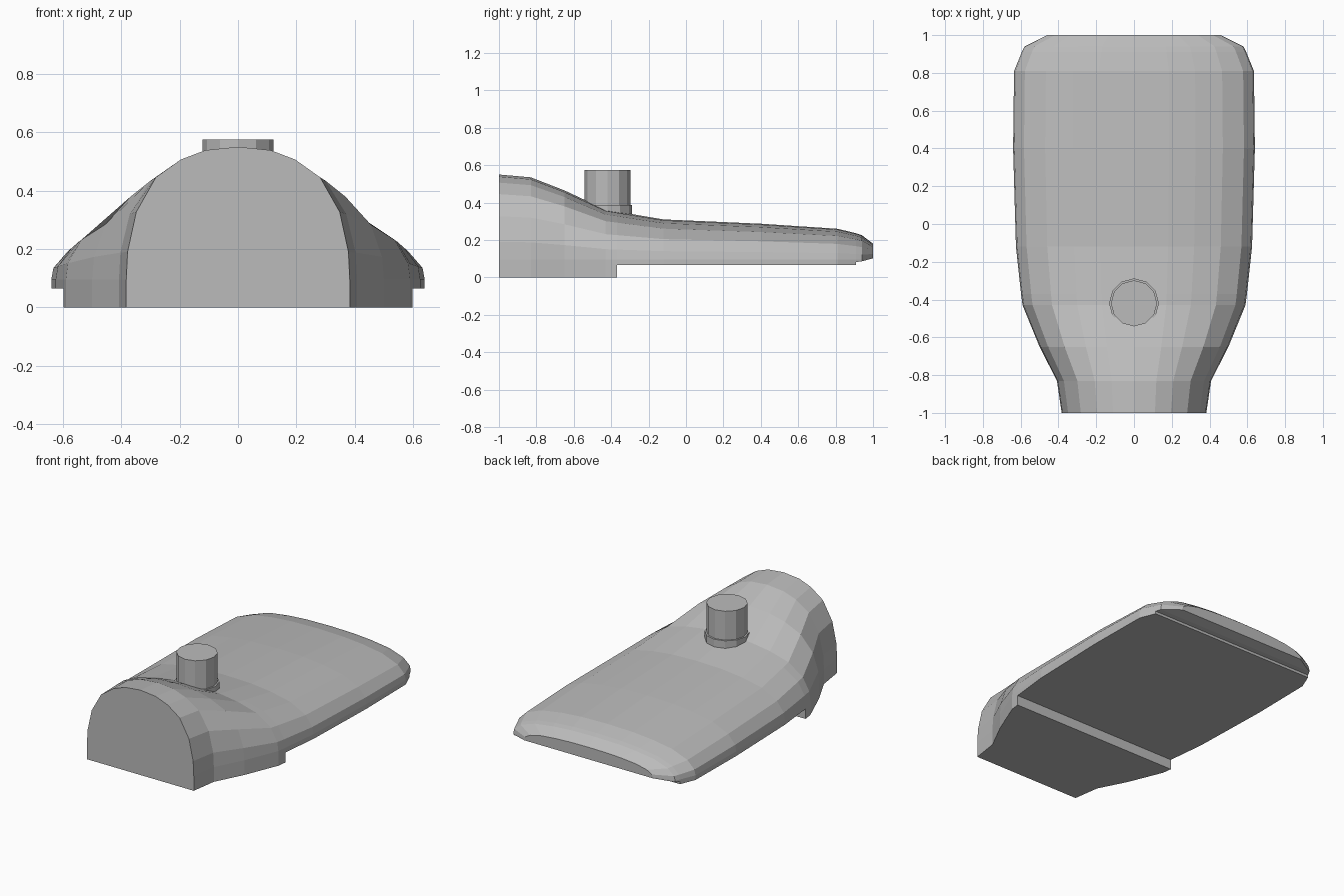
import bpy, bmesh, math

if "Cube" in bpy.data.objects:
    bpy.data.objects.remove(bpy.data.objects["Cube"])

grey = bpy.data.materials.new("light_grey")
grey.diffuse_color = (0.5, 0.5, 0.5, 1)
grey.use_nodes = True
grey.node_tree.nodes["Principled BSDF"].inputs["Base Color"].default_value = grey.diffuse_color

RIM = 0.095  # height where the vertical rim meets the domed cover

# Half cross-section: share of half width, share of height above the rim
DOME = [(1, 0), (.988, .21), (.91, .51), (.735, .77), (.51, .905), (.29, .975), (0, 1)]

# Stations along the housing: y, half width, top z, bottom z
STATIONS = [
    (-1.00, .383, .550, 0), (-.83, .408, .535, 0), (-.65, .500, .465, 0),
    (-.43, .590, .362, 0), (-.37, .598, .352, 0), (-.37, .598, .352, .065),
    (-.12, .625, .310, .065), (.40, .640, .287, .065), (.81, .635, .260, .065),
    (.91, .594, .236, .065), (.91, .594, .236, .082), (.94, .580, .226, .086),
    (1.00, .460, .180, .102),
]


def finish(bm, name):
    bmesh.ops.remove_doubles(bm, verts=bm.verts, dist=1e-5)
    bmesh.ops.recalc_face_normals(bm, faces=bm.faces)
    mesh = bpy.data.meshes.new(name)
    bm.to_mesh(mesh)
    bm.free()
    mesh.materials.append(grey)
    obj = bpy.data.objects.new(name, mesh)
    bpy.context.collection.objects.link(obj)
    return obj


def section(y, w, top, bottom):
    rim = max(RIM, bottom + 0.008)
    half = [(w, bottom)] + [(w * u, rim + (top - rim) * v) for u, v in DOME]
    ring = half + [(-x, z) for x, z in reversed(half[:-1])]
    return [(x, y, z) for x, z in ring]


# Lamp housing: lofted dome with stepped underside
bm = bmesh.new()
rings = [[bm.verts.new(p) for p in section(*s)] for s in STATIONS]
for a, b, sa, sb in zip(rings, rings[1:], STATIONS, STATIONS[1:]):
    bm.faces.new((a[-1], a[0], b[0], b[-1]))  # underside or step wall
    if sa[0] != sb[0]:
        for i in range(len(a) - 1):
            bm.faces.new((a[i], a[i + 1], b[i + 1], b[i]))
bm.faces.new(rings[0])
bm.faces.new(rings[-1])
finish(bm, "lamp_housing")


# Light sensor on top: cylinder standing in a slightly wider collar
def post(name, radius, z0, z1):
    bm = bmesh.new()
    bmesh.ops.create_cone(bm, cap_ends=True, segments=12, radius1=radius,
                          radius2=radius, depth=z1 - z0)
    bmesh.ops.translate(bm, verts=bm.verts, vec=(0, -.42, (z0 + z1) / 2))
    return finish(bm, name)


post("sensor_collar", .132, .30, .388)
post("sensor_cylinder", .122, .30, .575)
